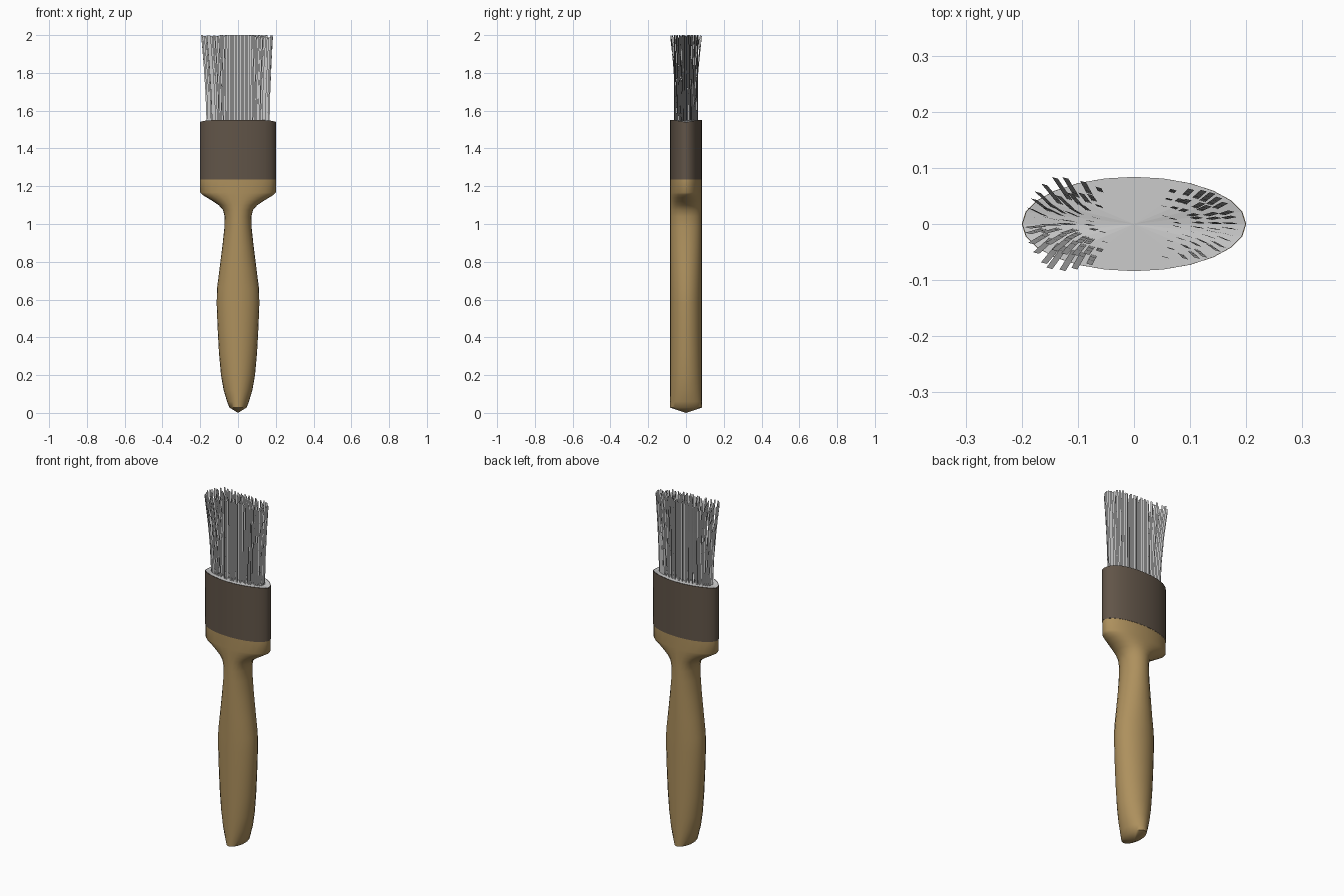
import bpy, bmesh, math, random
from mathutils import Vector

if "Cube" in bpy.data.objects:
    bpy.data.objects.remove(bpy.data.objects["Cube"])

random.seed(4)
SIDES = 24


def material(name, rgb):
    m = bpy.data.materials.new(name)
    m.diffuse_color = (*rgb, 1)
    m.use_nodes = True
    m.node_tree.nodes["Principled BSDF"].inputs["Base Color"].default_value = m.diffuse_color
    return m


def finish(name, bm, mat=None, smooth=None):
    me = bpy.data.meshes.new(name)
    bm.to_mesh(me)
    bm.free()
    ob = bpy.data.objects.new(name, me)
    bpy.context.collection.objects.link(ob)
    if mat:
        me.materials.append(mat)
    if smooth:
        bpy.context.view_layer.objects.active = ob
        ob.select_set(True)
        bpy.ops.object.shade_smooth_by_angle(angle=math.radians(smooth))
        ob.select_set(False)
    return ob


def ring(bm, z, rx, ry, droop=0.0):
    """Elliptical ring; droop lowers the two narrow ends."""
    out = []
    for i in range(SIDES):
        a = 2 * math.pi * i / SIDES
        c, s = math.cos(a), math.sin(a)
        out.append(bm.verts.new((rx * c, ry * s, z - droop * c ** 8)))
    return out


def bridge(bm, lo, hi):
    for i in range(SIDES):
        j = (i + 1) % SIDES
        bm.faces.new((lo[i], lo[j], hi[j], hi[i]))


def fan(bm, loop, centre, flip):
    v = bm.verts.new(centre)
    for i in range(SIDES):
        j = (i + 1) % SIDES
        bm.faces.new((loop[j], loop[i], v) if flip else (loop[i], loop[j], v))


wood = material("wood", (0.42, 0.28, 0.11))
metal = material("dark_metal", (0.12, 0.09, 0.065))
DEPTH = 0.084

# Handle: constant depth, width follows the grip profile
profile = [(0.028, 0.045), (0.06, 0.058), (0.12, 0.076), (0.2, 0.09),
           (0.32, 0.101), (0.45, 0.108), (0.58, 0.113), (0.66, 0.111),
           (0.76, 0.098), (0.88, 0.083), (0.98, 0.072), (1.04, 0.071),
           (1.075, 0.08), (1.1, 0.102), (1.12, 0.132), (1.14, 0.165),
           (1.155, 0.189), (1.167, 0.2), (1.235, 0.2)]
bm = bmesh.new()
loops = [ring(bm, z, w, DEPTH) for z, w in profile]
for lo, hi in zip(loops, loops[1:]):
    bridge(bm, lo, hi)
fan(bm, loops[0], (0, 0, 0.0), True)
fan(bm, loops[-1], (0, 0, 1.235), False)
finish("handle", bm, wood, 50)

# Ferrule band
bm = bmesh.new()
lo, hi = ring(bm, 1.235, 0.201, 0.085), ring(bm, 1.55, 0.201, 0.085, 0.01)
bridge(bm, lo, hi)
finish("ferrule", bm, metal, 40)

# Grey plug closing the ferrule
bm = bmesh.new()
fan(bm, ring(bm, 1.55, 0.199, 0.084, 0.01), (0, 0, 1.55), False)
finish("ferrule_plug", bm)


def add_bristle(bm, x, y):
    """Narrow flat strip, splayed most towards the left end."""
    end = max(0.0, min(1.0, (abs(x) - 0.05) / 0.07))
    if x < 0:
        lean = Vector((-0.028 * end, y * 0.95 * end, 0))
    else:
        lean = Vector((0.018 * end, y * 0.35 * end, 0))
    top = 2.0 - 0.015 * end * random.random()
    ang = math.radians(-15)
    side = Vector((math.cos(ang), math.sin(ang), 0)) * 0.0055
    prev = None
    for k in range(4):
        t = k / 3
        p = Vector((x, y, 1.545 + (top - 1.545) * t)) + lean * t ** 1.5
        pair = (bm.verts.new(p - side), bm.verts.new(p + side))
        if prev:
            bm.faces.new((prev[0], prev[1], pair[1], pair[0]))
        prev = pair


# Bristles in concentric elliptical rows
bm = bmesh.new()
for rx, ry, count in ((0.162, 0.062, 46), (0.135, 0.048, 40),
                      (0.108, 0.036, 32), (0.075, 0.02, 18)):
    for i in range(count):
        a = 2 * math.pi * (i + 0.5 * random.random()) / count
        add_bristle(bm, rx * math.cos(a), ry * math.sin(a))
finish("bristles", bm)
